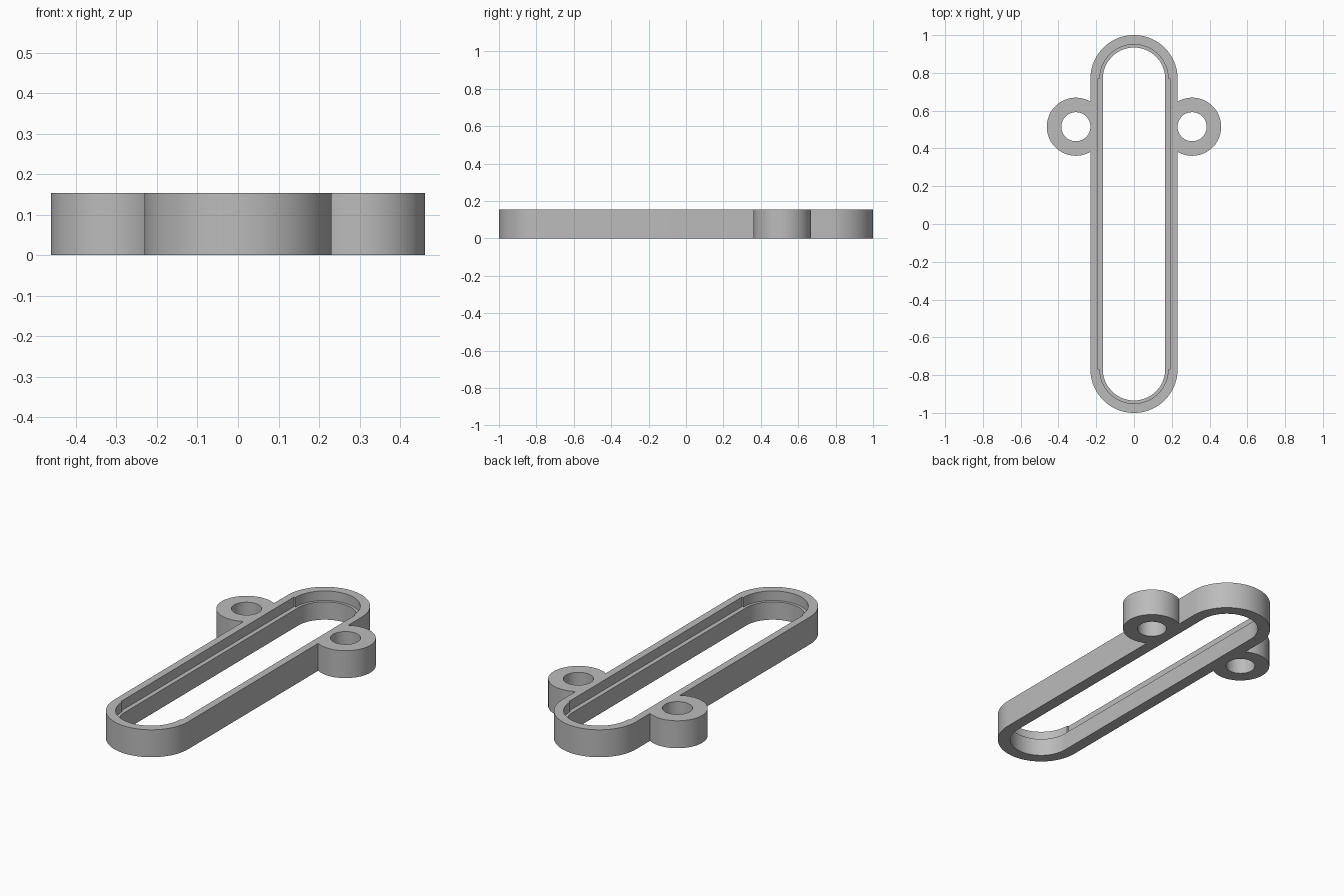
import bpy
import bmesh
from math import cos, sin, pi, radians

cube = bpy.data.objects.get("Cube")
if cube:
    bpy.data.objects.remove(cube, do_unlink=True)

U = 1 / 13            # design unit
HEIGHT = 2 * U
LEDGE = 0.10          # height of the recess shelf
END = 10 * U          # centre of each rounded end
ARC = 48

grey = bpy.data.materials.new("plain grey")
grey.use_nodes = True
COLOUR = (0.5, 0.5, 0.5, 1)
grey.diffuse_color = COLOUR
grey.node_tree.nodes["Principled BSDF"].inputs["Base Color"].default_value = COLOUR


def slot(radius, half_width=None):
    """Slot outline: two round ends joined by straight sides."""
    w = half_width or radius
    pts = []
    for s in (1, -1):
        pts.append((s * w, s * END))
        for i in range(ARC + 1):
            a = pi * i / ARC
            pts.append((s * radius * cos(a), s * (END + radius * sin(a))))
        pts.append((-s * w, s * END))
    return pts


def closed_shell(name, rings):
    """Join a closed cycle of (outline, height) rings into a solid."""
    bm = bmesh.new()
    loops = [[bm.verts.new((x, y, z)) for x, y in pts] for pts, z in rings]
    for k, a in enumerate(loops):
        b = loops[(k + 1) % len(loops)]
        for i in range(len(a)):
            j = (i + 1) % len(a)
            bm.faces.new((a[i], a[j], b[j], b[i]))
    bmesh.ops.remove_doubles(bm, verts=bm.verts, dist=1e-5)
    bmesh.ops.recalc_face_normals(bm, faces=bm.faces)
    mesh = bpy.data.meshes.new(name)
    bm.to_mesh(mesh)
    bm.free()
    mesh.materials.append(grey)
    obj = bpy.data.objects.new(name, mesh)
    bpy.context.collection.objects.link(obj)
    bpy.ops.object.select_all(action="DESELECT")
    obj.select_set(True)
    bpy.context.view_layer.objects.active = obj
    bpy.ops.object.shade_smooth_by_angle(angle=radians(30))


# Long frame with a stepped opening
outer = slot(3 * U)
recess = slot(0.181, 0.19)
opening = slot(0.165)
closed_shell("slot_frame", [(outer, 0), (outer, HEIGHT), (recess, HEIGHT),
                            (recess, LEDGE), (opening, LEDGE), (opening, 0)])

# Screw lugs, trimmed flat where they meet the frame
for name, side in (("left_lug", 1), ("right_lug", -1)):
    angles = [2 * pi * i / 96 for i in range(96)]
    cx, cy = 4 * U, 0.515
    rim = [(side * max(cx + 2 * U * cos(a), 0.2295), cy + 2 * U * sin(a)) for a in angles]
    hole = [(side * (cx + U * cos(a)), cy + U * sin(a)) for a in angles]
    closed_shell(name, [(rim, 0), (rim, HEIGHT), (hole, HEIGHT), (hole, 0)])
